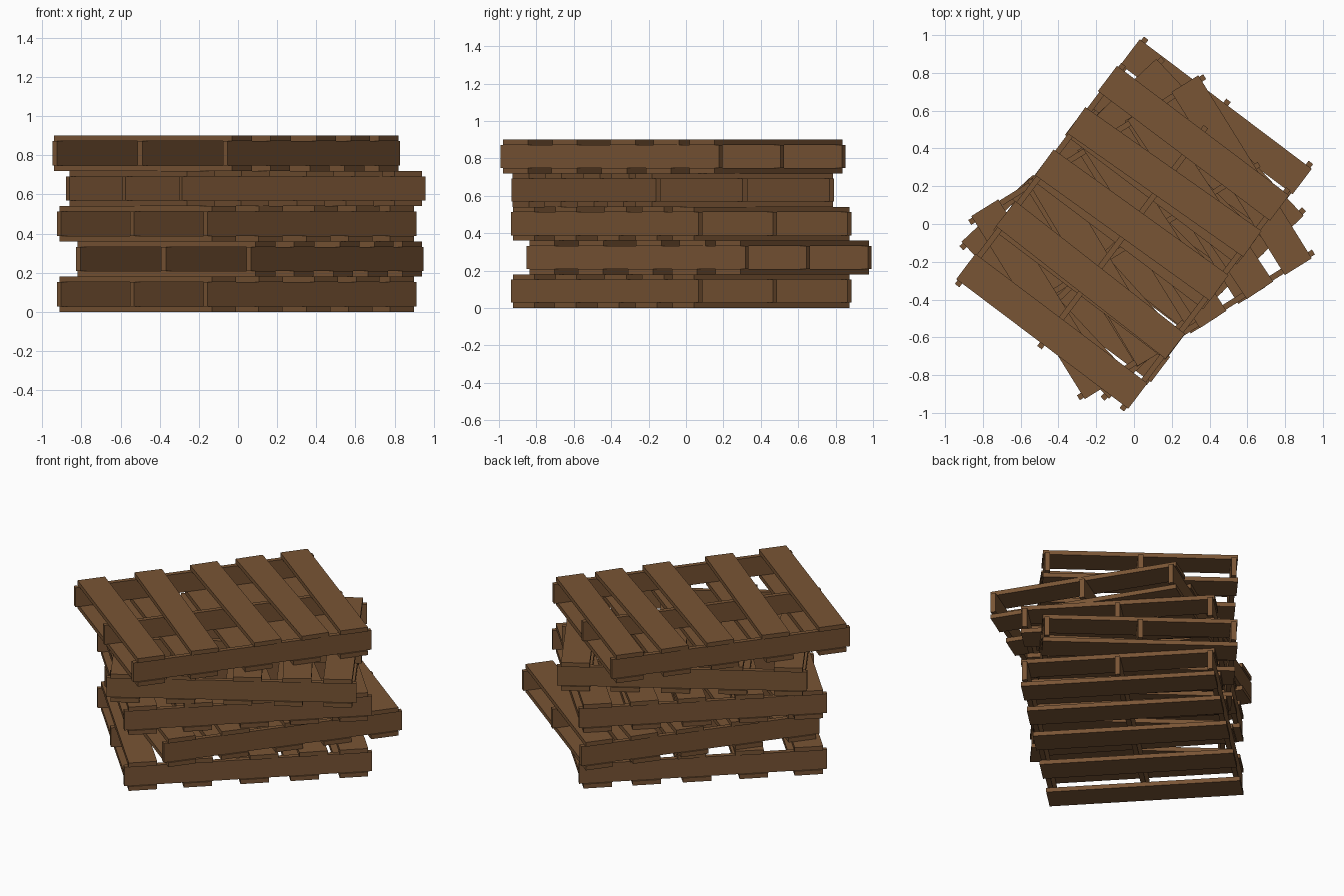
import bpy, bmesh, math
from mathutils import Matrix

if "Cube" in bpy.data.objects:
    bpy.data.objects.remove(bpy.data.objects["Cube"])

LENGTH, WIDTH, HEIGHT = 1.414, 1.14, 0.18   # board field, board length, pallet height
BOARD_W, BOARD_T = 0.168, 0.028

wood = bpy.data.materials.new("wood")
wood.diffuse_color = (0.19, 0.09, 0.035, 1)
wood.use_nodes = True
wood.node_tree.nodes["Principled BSDF"].inputs["Base Color"].default_value = wood.diffuse_color


def boxes_mesh(name, boxes):
    """Mesh made of boxes given as (centre, size, turn about z)."""
    bm = bmesh.new()
    for centre, size, turn in boxes:
        m = (Matrix.Translation(centre) @ Matrix.Rotation(turn, 4, 'Z')
             @ Matrix.Diagonal((*size, 1)))
        bmesh.ops.create_cube(bm, size=1, matrix=m)
    me = bpy.data.meshes.new(name)
    bm.to_mesh(me)
    bm.free()
    me.materials.append(wood)
    return me


def boards(name, z, near, far):
    """Deck boards: edge positions at the near and far ends (slightly crooked)."""
    out = []
    for a, b in zip(near, far):
        x = (a + b) / 2 + BOARD_W / 2 - LENGTH / 2
        out.append(((x, 0, z), (BOARD_W, WIDTH, BOARD_T), -math.atan((b - a) / WIDTH)))
    return boxes_mesh(name, out)


# Shared pallet parts
parts = {
    "top_boards": boards("top_boards", HEIGHT - BOARD_T / 2,
                         (0, 0.329, 0.716, 1.008, 1.246), (0, 0.35, 0.69, 0.97, 1.246)),
    "bottom_boards": boards("bottom_boards", BOARD_T / 2,
                            (0, 0.325, 0.66, 0.956, 1.246), (0, 0.325, 0.66, 0.956, 1.246)),
    "stringers": boxes_mesh("stringers", [
        ((0, y, HEIGHT / 2), (LENGTH + 0.05, 0.03, HEIGHT - 2 * BOARD_T), 0)
        for y in (-0.546, 0, 0.546)]),
}

# Stack of pallets: centre x, centre y, turn in degrees
stack = [(-0.007, -0.025, 43.2), (0.06, 0.07, 53), (-0.007, -0.025, 43.2),
         (0.04, -0.07, 31.8), (-0.06, -0.07, 53)]
for i, (x, y, deg) in enumerate(stack):
    for name, me in parts.items():
        ob = bpy.data.objects.new(f"pallet_{i + 1}_{name}", me)
        ob.location = (x, y, i * HEIGHT)
        ob.rotation_euler.z = math.radians(deg)
        bpy.context.collection.objects.link(ob)
